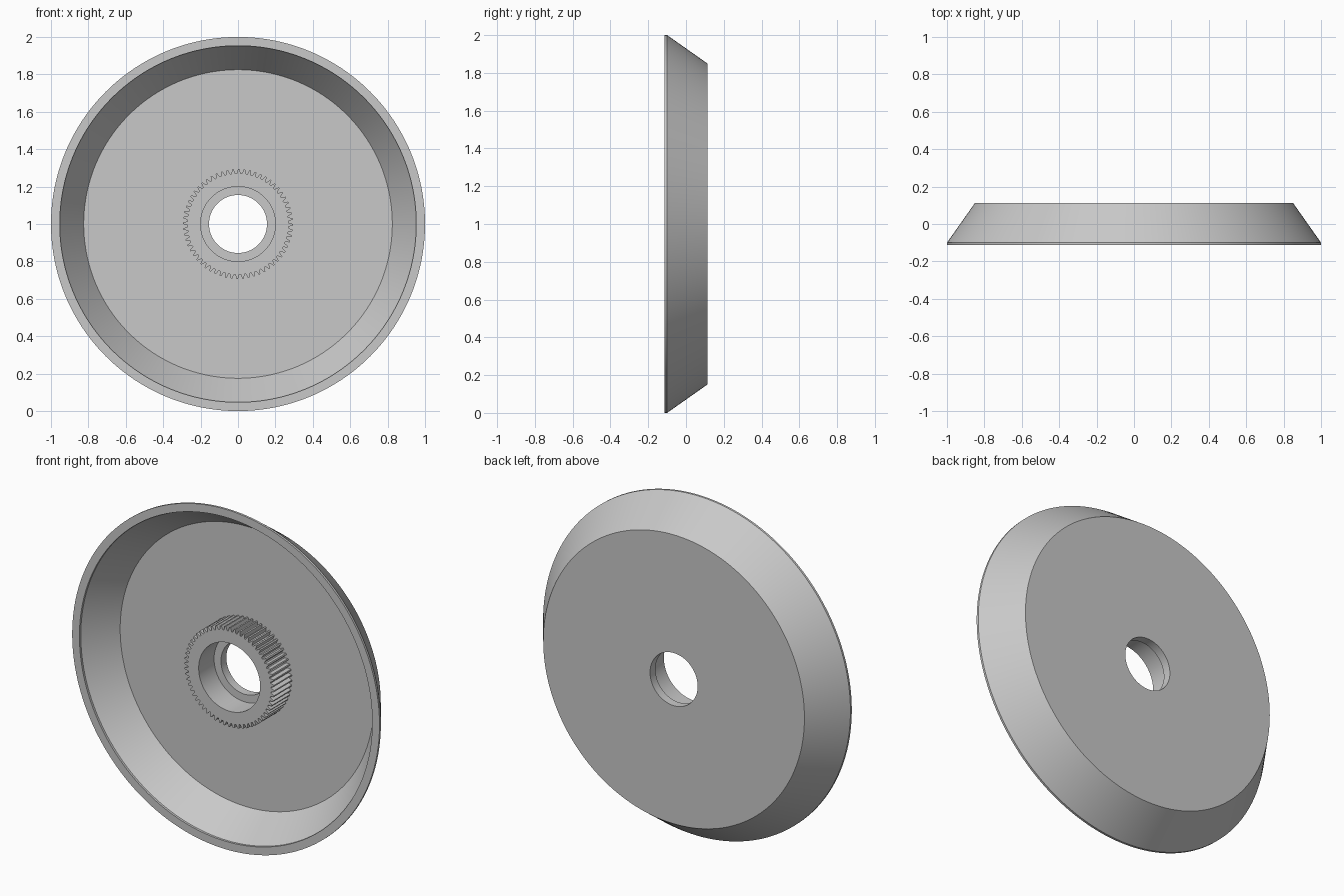
import bpy, bmesh, math

cube = bpy.data.objects.get("Cube")
if cube:
    bpy.data.objects.remove(cube, do_unlink=True)

SEGMENTS = 192
TEETH = 60
TOOTH_STEPS = 4

grey = bpy.data.materials.new("light_grey")
grey.use_nodes = True
colour = (0.58, 0.58, 0.58, 1)
grey.diffuse_color = colour
grey.node_tree.nodes["Principled BSDF"].inputs["Base Color"].default_value = colour


def turned_part(name, profile, count):
    """Closed ring about the y axis; each profile point is (radius, y),
    where radius is a number or a function of the step index."""
    bm = bmesh.new()
    loops = []
    for radius, y in profile:
        loop = []
        for i in range(count):
            r = radius(i) if callable(radius) else radius
            a = math.tau * i / count
            loop.append(bm.verts.new((r * math.sin(a), y, 1 + r * math.cos(a))))
        loops.append(loop)
    for k, near in enumerate(loops):
        far = loops[(k + 1) % len(loops)]
        for i in range(count):
            j = (i + 1) % count
            bm.faces.new((near[i], near[j], far[j], far[i]))
    bmesh.ops.recalc_face_normals(bm, faces=bm.faces)
    mesh = bpy.data.meshes.new(name)
    bm.to_mesh(mesh)
    bm.free()
    mesh.materials.append(grey)
    obj = bpy.data.objects.new(name, mesh)
    bpy.context.collection.objects.link(obj)
    bpy.ops.object.select_all(action='DESELECT')
    obj.select_set(True)
    bpy.context.view_layer.objects.active = obj
    bpy.ops.object.shade_smooth_by_angle(angle=math.radians(25))
    return obj


# Dish: rim, sloped wall, back plate and stepped centre hole
FRONT, BACK, FLOOR, STEP = -0.113, 0.113, 0.083, 0.063
turned_part("dish", [
    (1.0, FRONT), (1.0, -0.1), (0.85, BACK),
    (0.155, BACK), (0.155, STEP), (0.2, STEP), (0.2, FLOOR),
    (0.825, FLOOR), (0.953, -0.1), (0.953, FRONT),
], SEGMENTS)


# Toothed hub: straight-sided teeth around a plain bore
def tooth_radius(i):
    return 0.293 if i % TOOTH_STEPS < TOOTH_STEPS // 2 else 0.27


turned_part("toothed_hub", [
    (0.2, -0.08), (tooth_radius, -0.08), (tooth_radius, FLOOR), (0.2, FLOOR),
], TEETH * TOOTH_STEPS)
